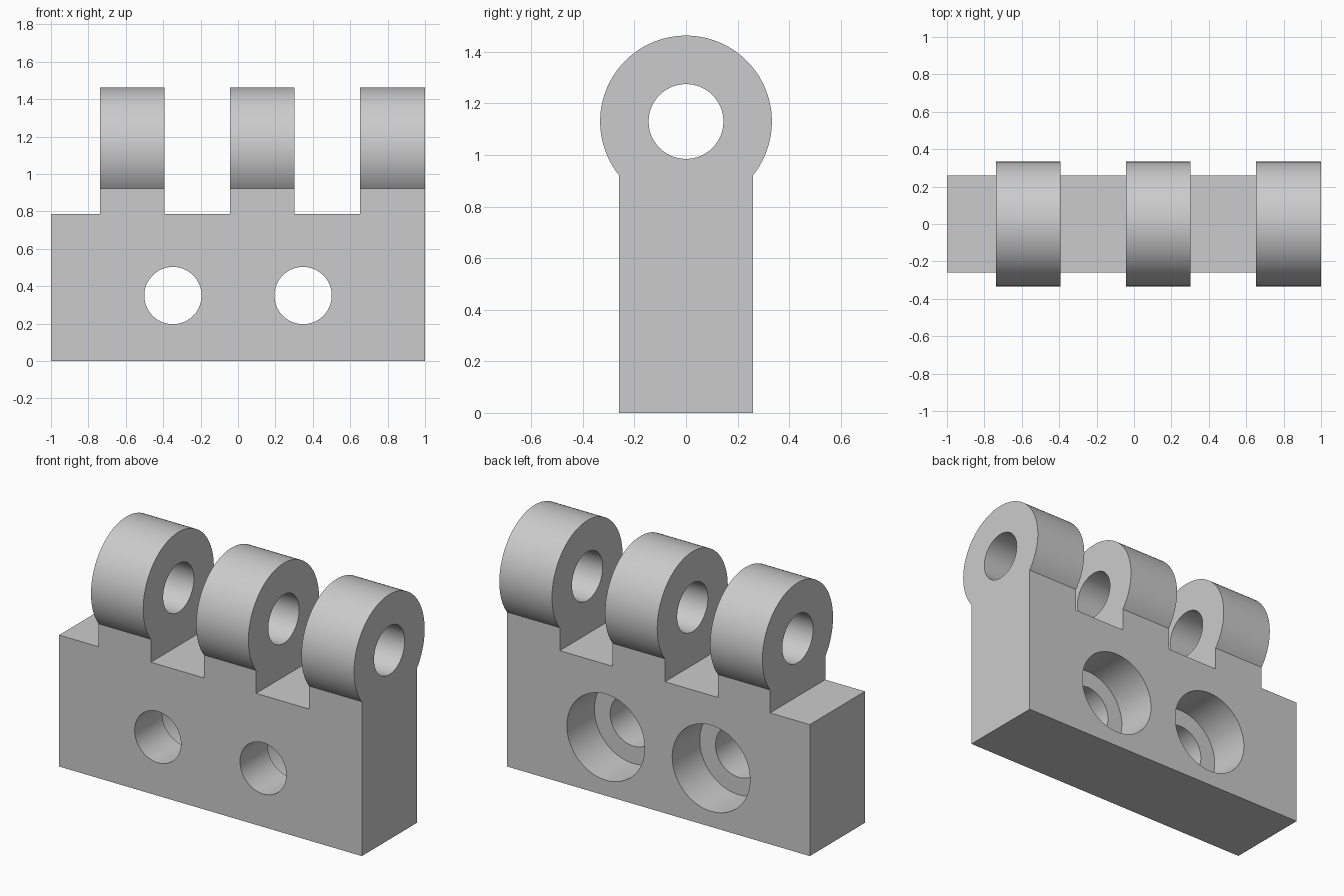
import bpy, bmesh, math
from mathutils import Vector

cube = bpy.data.objects.get("Cube")
if cube:
    bpy.data.objects.remove(cube, do_unlink=True)

# Overall sizes
HALF_DEPTH = 0.26
SHOULDER = 0.785
PIN_Z, PIN_R, BARREL_R = 1.13, 0.145, 0.333
BOLT_Z, BOLT_R, BORE_R = 0.35, 0.153, 0.257
KNUCKLES = [(-0.738, -0.393), (-0.043, 0.302), (0.652, 1.0)]
BOLTS = [-0.348, 0.348]

metal = bpy.data.materials.new("light grey metal")
metal.use_nodes = True
grey = (0.6, 0.6, 0.6, 1)
metal.diffuse_color = grey
metal.node_tree.nodes["Principled BSDF"].inputs["Base Color"].default_value = grey


def prism(name, points, offset):
    """Extrude a closed outline along an offset into a solid."""
    bm = bmesh.new()
    face = bm.faces.new([bm.verts.new(p) for p in points])
    top = bmesh.ops.extrude_face_region(bm, geom=[face])["geom"]
    bmesh.ops.translate(bm, vec=offset,
                        verts=[g for g in top if isinstance(g, bmesh.types.BMVert)])
    bmesh.ops.recalc_face_normals(bm, faces=bm.faces)
    mesh = bpy.data.meshes.new(name)
    bm.to_mesh(mesh)
    bm.free()
    mesh.materials.append(metal)
    obj = bpy.data.objects.new(name, mesh)
    bpy.context.collection.objects.link(obj)
    return obj


def arc(radius, start=0.0, end=2 * math.pi, steps=96, closed=True):
    count = steps if closed else steps + 1
    angles = [start + (end - start) * i / steps for i in range(count)]
    return [(radius * math.cos(a), radius * math.sin(a)) for a in angles]


def combine(target, other, operation):
    """Apply a boolean and remove the helper solid."""
    bpy.context.view_layer.objects.active = target
    mod = target.modifiers.new(operation, 'BOOLEAN')
    mod.operation, mod.object, mod.solver = operation, other, 'EXACT'
    bpy.ops.object.modifier_apply(modifier=mod.name)
    bpy.data.objects.remove(other, do_unlink=True)


# Hinge leaf block
d = HALF_DEPTH
hinge = prism("hinge_leaf", [(-1, -d, 0), (1, -d, 0), (1, d, 0), (-1, d, 0)],
              Vector((0, 0, SHOULDER)))

# Knuckles: round barrel on a straight neck
drop = math.acos(HALF_DEPTH / BARREL_R)
barrel = arc(BARREL_R, -drop, math.pi + drop, closed=False)
outline = [(-d, SHOULDER), (d, SHOULDER)] + [(y, PIN_Z + z) for y, z in barrel]
for left, right in KNUCKLES:
    knuckle = prism("knuckle", [(left, y, z) for y, z in outline],
                    Vector((right - left, 0, 0)))
    combine(hinge, knuckle, 'UNION')

# Pin hole through all knuckles
pin = prism("pin_cutter", [(-1.2, y, PIN_Z + z) for y, z in arc(PIN_R)], Vector((2.4, 0, 0)))
combine(hinge, pin, 'DIFFERENCE')

# Bolt holes from the front, counterbored halfway from the back
for x in BOLTS:
    for radius, start in ((BOLT_R, -0.5), (BORE_R, 0.0)):
        cutter = prism("bolt_cutter", [(x + u, start, BOLT_Z + v) for u, v in arc(radius)],
                       Vector((0, 0.5 - start, 0)))
        combine(hinge, cutter, 'DIFFERENCE')

# Smooth curved walls, sharp rims
bpy.ops.object.select_all(action='DESELECT')
hinge.select_set(True)
bpy.context.view_layer.objects.active = hinge
bpy.ops.object.shade_smooth_by_angle(angle=math.radians(25))
